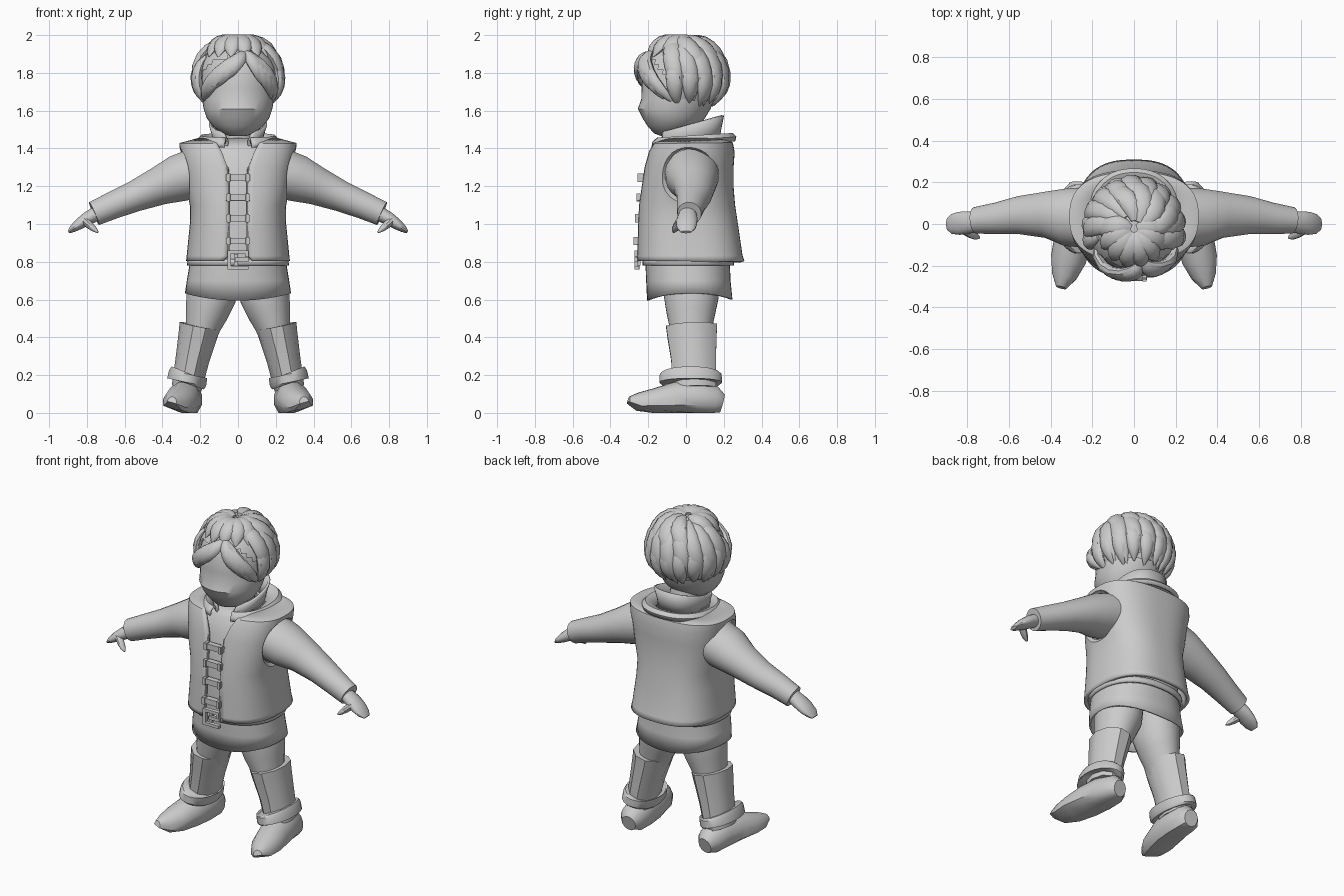
import bpy, bmesh
from math import sin, cos, pi, asin, radians
from mathutils import Vector

if "Cube" in bpy.data.objects:
    bpy.data.objects.remove(bpy.data.objects["Cube"])

X, Y = Vector((1, 0, 0)), Vector((0, 1, 0))


def loft(name, rings, closed=True, caps=True):
    bm = bmesh.new()
    rows = [[bm.verts.new(p) for p in r] for r in rings]
    n = len(rows[0])
    for a, b in zip(rows, rows[1:]):
        for i in range(n if closed else n - 1):
            j = (i + 1) % n
            bm.faces.new((a[i], a[j], b[j], b[i]))
    if caps:
        bm.faces.new(rows[0])
        bm.faces.new(rows[-1])
    bmesh.ops.recalc_face_normals(bm, faces=bm.faces)
    me = bpy.data.meshes.new(name)
    bm.to_mesh(me)
    bm.free()
    ob = bpy.data.objects.new(name, me)
    bpy.context.collection.objects.link(ob)
    return ob


def shell(name, rows, n=40, gap=False, thick=0.0, p=2.3, lift=0.0):
    """Stacked rings. Row: z front, z back, half width, y front, y back, front gap half width."""
    rings = []
    for k, (zf, zb, rx, yf, yb, g) in enumerate(rows):
        t0 = asin(min(1, (g / rx) ** (p / 2))) if gap else 0
        ring = []
        for i in range(n):
            t = t0 + (2 * pi - 2 * t0) * i / (n - 1 if gap else n)
            sx, cy = sin(t), -cos(t)
            fx = abs(sx) ** (2 / p) * (1 if sx > 0 else -1)
            fy = abs(cy) ** (2 / p) * (1 if cy > 0 else -1)
            z = zf + (zb - zf) * (fy + 1) / 2 + (lift * fx * fx if k == 0 else 0)
            ring.append((rx * fx, (yf + yb) / 2 + (yb - yf) / 2 * fy, z))
        rings.append(ring)
    ob = loft(name, rings, not gap, thick == 0)
    if thick:
        m = ob.modifiers.new("thickness", 'SOLIDIFY')
        m.thickness, m.offset = thick, 0
    return ob


def tube(name, st, ref, n=20, s=1, floor=None):
    """Swept ellipse. Station: x, y, z, radius along ref, radius across."""
    pts = [Vector(q[:3]) for q in st]
    rings = []
    for i, c in enumerate(pts):
        t = (pts[min(i + 1, len(pts) - 1)] - pts[max(i - 1, 0)]).normalized()
        b = t.cross(ref(c) if callable(ref) else ref).normalized()
        a = b.cross(t)
        ring = []
        for k in range(n):
            w = 2 * pi * (k + .5) / n
            v = c + a * st[i][3] * cos(w) + b * st[i][4] * sin(w)
            if floor:
                v.z = max(v.z, floor(v))
            ring.append((v.x * s, v.y, v.z))
        rings.append(ring)
    return loft(name, rings)


def box(name, loc, size):
    bpy.ops.mesh.primitive_cube_add(size=1, location=loc)
    ob = bpy.context.object
    ob.name = name
    ob.scale = size
    m = ob.modifiers.new("soft edge", 'BEVEL')
    m.width, m.segments = 0.005, 2
    return ob


# head and neck
shell("head", [(z, z, rx, f, b, 0) for z, rx, f, b in [
    (1.465, .04, -.13, -.05), (1.48, .085, -.17, 0), (1.52, .135, -.205, .06),
    (1.56, .165, -.23, .10), (1.61, .182, -.255, .13), (1.66, .19, -.237, .15),
    (1.72, .195, -.235, .165), (1.8, .195, -.23, .17), (1.88, .17, -.2, .15),
    (1.94, .11, -.13, .09), (1.96, .02, -.04, 0)]], p=2)
tube("neck", [(0, .03, 1.36, .1, .1), (0, .02, 1.46, .085, .085), (0, 0, 1.58, .085, .085)], X)

# shirt skirt under the vest
shell("tunic", [(.595, .6, .275, -.2, .24, 0), (.7, .7, .265, -.205, .23, 0),
                (.82, .82, .245, -.21, .225, 0), (1.1, 1.1, .22, -.212, .22, 0),
                (1.3, 1.3, .25, -.18, .22, 0), (1.4, 1.4, .22, -.14, .2, 0),
                (1.45, 1.47, .1, -.09, .13, 0)], thick=.012, lift=.035)
shell("belt", [(.78, .78, .262, -.222, .247, 0), (.815, .815, .26, -.222, .247, 0)], thick=.015)

# open vest with armholes
vest = shell("vest", [(.805, .80, .265, -.25, .30, .075), (.83, .83, .262, -.25, .29, .052),
                      (1.0, 1.0, .245, -.245, .265, .05), (1.1, 1.1, .245, -.24, .25, .05),
                      (1.2, 1.2, .27, -.225, .242, .05), (1.3, 1.3, .283, -.21, .242, .055),
                      (1.38, 1.38, .297, -.19, .248, .085), (1.42, 1.425, .302, -.17, .24, .11),
                      (1.445, 1.45, .2, -.13, .2, .12)], n=64, gap=True, thick=.02, p=2.6)
for s in (1, -1):
    bpy.ops.mesh.primitive_uv_sphere_add(segments=40, ring_count=20, radius=1, location=(.335 * s, .01, 1.24))
    cut = bpy.context.object
    cut.name = "armhole_cutter"
    cut.scale = (.12, .18, .17)
    cut.hide_render = True
    cut.hide_set(True)
    m = vest.modifiers.new("armhole", 'BOOLEAN')
    m.object, m.operation, m.solver = cut, 'DIFFERENCE', 'EXACT'

# standing collar and wide fold
shell("collar_fold", [(1.405, 1.44, .205, -.185, .255, .07), (1.43, 1.46, .21, -.18, .26, .07),
                      (1.45, 1.475, .195, -.16, .245, .065), (1.42, 1.455, .13, -.12, .175, .06)],
      gap=True, thick=.014)
shell("standing_collar", [(1.40, 1.44, .125, -.135, .17, .05), (1.44, 1.5, .13, -.135, .18, .055),
                          (1.485, 1.575, .148, -.135, .195, .075)], gap=True, thick=.014)

# front straps and buckle
for z in (1.245, 1.14, 1.03, .91):
    y = -.232 - .02 * (1.245 - z) / .335
    box("toggle_strap", (0, y, z), (.125, .035, .034))
    for s in (1, -1):
        box("toggle_end", (.05 * s, y - .006, z), (.018, .038, .044))
for s in (1, -1):
    tube("front_trim", [(.05 * s, -.25, .83, .006, .008), (.05 * s, -.246, 1.0, .006, .008),
                        (.05 * s, -.226, 1.2, .006, .008), (.055 * s, -.212, 1.3, .006, .008)], X, 8)
for z in (.768, .852):
    box("buckle_bar", (0, -.26, z), (.11, .025, .018))
box("buckle_side", (-.046, -.26, .81), (.018, .025, .1))
box("buckle_side", (.046, -.26, .842), (.018, .025, .035))
box("buckle_prong", (.022, -.262, .812), (.075, .02, .02))
box("buckle_post", (-.01, -.25, .81), (.02, .02, .06))

# limbs
for s in (1, -1):
    tube("sleeve", [(.22, .03, 1.27, .145, .135), (.32, .033, 1.24, .14, .125),
                    (.42, .045, 1.20, .112, .102), (.55, .042, 1.145, .092, .082),
                    (.66, .027, 1.10, .076, .073), (.762, .017, 1.055, .064, .066)], Y, 24, s)
    tube("hand", [(.74, .01, 1.06, .045, .04), (.80, .007, 1.027, .055, .036),
                  (.84, .003, 1.0, .056, .03), (.875, 0, .975, .048, .02),
                  (.897, 0, .957, .028, .008)], Y, 16, s)
    tube("thumb", [(.815, -.025, 1.02, .025, .022), (.785, -.045, .993, .023, .02),
                   (.758, -.06, .97, .017, .014), (.742, -.066, .956, .006, .005)], Y, 10, s)
    tube("trouser_leg", [(.125, .03, .74, .15, .125), (.143, .028, .61, .145, .133),
                         (.165, .026, .53, .13, .115), (.185, .026, .46, .115, .095),
                         (.205, .026, .38, .1, .08)], Y, 24, s)
    tube("boot_shaft", [(.203, .03, .46, .142, .108), (.213, .032, .41, .137, .103),
                        (.24, .04, .29, .125, .09), (.272, .045, .13, .12, .08)], Y, 10, s)
    tube("boot_strap", [(.262, .025, .21, .155, .098), (.264, .025, .205, .165, .104),
                        (.272, .025, .162, .167, .106), (.274, .025, .156, .158, .1)], Y, 24, s)
    tube("shoe", [(.265, .192, .05, .045, .05), (.268, .155, .06, .075, .085),
                  (.275, .05, .07, .087, .105), (.29, -.06, .065, .094, .1),
                  (.315, -.17, .05, .088, .08), (.335, -.25, .045, .062, .065),
                  (.35, -.305, .055, .026, .032)], X, 12, s,
         floor=lambda v: max(0, (v.x - .3) * .4) + max(0, (-.24 - v.y) * .5))

# hair: cap plus tapered locks over an ellipsoid
HC = Vector((0, -.025, 1.762))
HR = Vector((.213, .222, .216))


def on_head(az, el, k):
    a, e = radians(az), radians(el)
    return HC + k * Vector((HR.x * cos(e) * sin(a), -HR.y * cos(e) * cos(a), HR.z * sin(e)))


def lock(az0, el0, az1, el1, w, k=1.0):
    prof = (.35, .75, .95, 1, .95, .8, .5, .06)
    st = []
    for i, f in enumerate(prof):
        t = i / (len(prof) - 1)
        q = on_head(az0 + (az1 - az0) * t, el0 + (el1 - el0) * t, k + .06 * sin(pi * min(t * 1.1, 1)))
        st.append((*q, .028 * f, w * f))
    tube("hair_lock", st, lambda c: (c - HC).normalized(), 10)


bpy.ops.mesh.primitive_uv_sphere_add(segments=40, ring_count=24, radius=1, location=HC)
cap = bpy.context.object
cap.name = "hair_cap"
bm = bmesh.new()
bm.from_mesh(cap.data)
for v in bm.verts:
    v.co = Vector((v.co.x * HR.x, v.co.y * HR.y, v.co.z * HR.z))
low = [v for v in bm.verts if v.co.z < (-.13 if v.co.y > 0 else -.13 - v.co.y * 1.3)]
bmesh.ops.delete(bm, geom=low, context='VERTS')
bm.to_mesh(cap.data)
bm.free()

for i in range(11):  # lower side and back layer
    az = 78 + i * 20.4
    lock(az, 35, az + 5, -40 + 5 * (i % 2), .043)
for i in range(10):  # upper side and back layer
    az = 85 + i * 21
    lock(az - 18, 72, az + 4, -22 - 8 * (i % 3), .05, 1.02)
for az, el in ((-22, -2), (-36, -12), (-50, -20), (-64, -30), (-78, -36)):  # left fringe
    lock(12, 42, az, el, .04, 1.01)
for az, el in ((38, -8), (52, -20), (66, -30), (80, -36)):  # right fringe
    lock(14, 44, az, el, .038, 1.01)
for az in range(-84, 85, 24):  # front crown clumps
    lock(az * 1.3, 86, az, 34, .05, 1.01)
for az, el in ((130, 5), (160, 14), (190, 8), (220, 12)):  # swept back tufts
    lock(az - 45, 80, az, el, .05, 1.05)

# smooth shading with sharp edges kept
bpy.ops.object.select_all(action='DESELECT')
for ob in bpy.context.collection.objects:
    if ob.type == 'MESH' and not ob.hide_render:
        ob.select_set(True)
        bpy.context.view_layer.objects.active = ob
bpy.ops.object.shade_smooth_by_angle(angle=radians(38))
